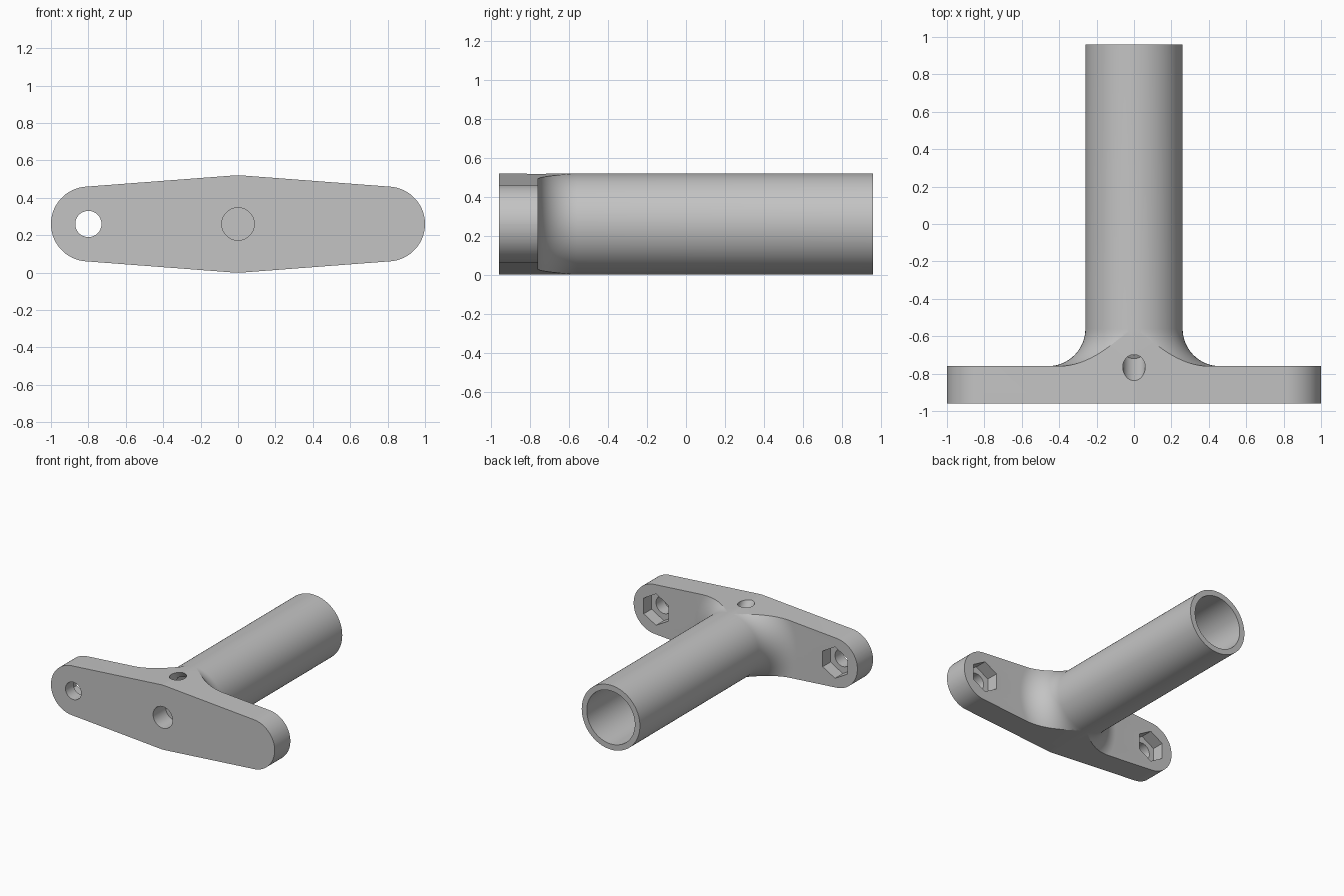
import bpy
import bmesh
import math
from mathutils import Matrix, Vector

if "Cube" in bpy.data.objects:
    bpy.data.objects.remove(bpy.data.objects["Cube"], do_unlink=True)

AXIS_Z = 0.26        # height of the tube axis
FRONT, BACK = -0.96, -0.76   # plate faces
TUBE_END = 0.96
TUBE_R = 0.26
FILLET = 0.2
BOLT_X = 0.8
ALONG_Y = Matrix.Rotation(-math.pi / 2, 4, 'X')

grey = bpy.data.materials.new("light_grey")
grey.use_nodes = True
colour = (0.55, 0.55, 0.55, 1)
grey.diffuse_color = colour
grey.node_tree.nodes["Principled BSDF"].inputs["Base Color"].default_value = colour


def make_object(name, bm):
    bmesh.ops.recalc_face_normals(bm, faces=bm.faces)
    mesh = bpy.data.meshes.new(name)
    bm.to_mesh(mesh)
    bm.free()
    mesh.materials.append(grey)
    obj = bpy.data.objects.new(name, mesh)
    bpy.context.collection.objects.link(obj)
    return obj


def rod(name, start, end, radius, sides=64, spin=0):
    """Solid prism running from start to end."""
    a, b = Vector(start), Vector(end)
    turn = (b - a).to_track_quat('Z', 'Y').to_matrix().to_4x4()
    place = Matrix.Translation((a + b) / 2) @ turn @ Matrix.Rotation(spin, 4, 'Z')
    bm = bmesh.new()
    bmesh.ops.create_cone(bm, cap_ends=True, segments=sides, radius1=radius,
                          radius2=radius, depth=(b - a).length, matrix=place)
    return make_object(name, bm)


def combine(target, tool, operation):
    mod = target.modifiers.new(tool.name, 'BOOLEAN')
    mod.operation = operation
    mod.solver = 'EXACT'
    mod.object = tool
    bpy.context.view_layer.objects.active = target
    bpy.ops.object.modifier_apply(modifier=mod.name)
    bpy.data.objects.remove(tool, do_unlink=True)


# Body: tube, fillet and a wide flange turned as one solid
profile = [(0, FRONT), (1.1, FRONT), (1.1, BACK)]
for i in range(17):
    t = math.pi / 2 * i / 16
    profile.append((TUBE_R + FILLET * (1 - math.sin(t)),
                    BACK + FILLET * (1 - math.cos(t))))
profile += [(TUBE_R, TUBE_END), (0, TUBE_END)]
bm = bmesh.new()
verts = [bm.verts.new((r, y, AXIS_Z)) for r, y in profile]
edges = [bm.edges.new(pair) for pair in zip(verts, verts[1:])]
bmesh.ops.spin(bm, geom=verts + edges, cent=(0, 0, AXIS_Z), axis=(0, 1, 0),
               angle=2 * math.pi, steps=128, use_duplicate=False)
bmesh.ops.remove_doubles(bm, verts=bm.verts, dist=0.0001)
body = make_object("tube_and_mounting_plate", bm)

# Plate outline: rounded ends joined by tangents to the middle
HUB_R, END_R = TUBE_R + 0.0004, 0.2
lean = math.asin((HUB_R - END_R) / BOLT_X)


def arc(x, radius, begin, finish, steps):
    for i in range(steps + 1):
        t = begin + (finish - begin) * i / steps
        yield (x + radius * math.cos(t), AXIS_Z + radius * math.sin(t))


quarter = math.pi / 2 - lean
outline = list(arc(BOLT_X, END_R, -quarter, quarter, 40))
outline += arc(0, HUB_R, quarter, math.pi - quarter, 4)
outline += arc(-BOLT_X, END_R, math.pi - quarter, math.pi + quarter, 40)
outline += arc(0, HUB_R, math.pi + quarter, 2 * math.pi - quarter, 4)
bm = bmesh.new()
face = bm.faces.new([bm.verts.new((x, -1.5, z)) for x, z in outline])
extruded = bmesh.ops.extrude_face_region(bm, geom=[face])["geom"]
bmesh.ops.translate(bm, vec=(0, 3, 0),
                    verts=[v for v in extruded if isinstance(v, bmesh.types.BMVert)])
combine(body, make_object("outline_tool", bm), 'INTERSECT')

# Tube bore, blind front hole and slanted hole from the top into the bore
combine(body, rod("bore", (0, -0.7, AXIS_Z), (0, 1.2, AXIS_Z), 0.215, 128), 'DIFFERENCE')
combine(body, rod("front_hole", (0, -1.2, AXIS_Z), (0, -0.8, AXIS_Z), 0.087), 'DIFFERENCE')
slant = Vector((0, math.sin(math.radians(30)), -math.cos(math.radians(30))))
mouth = Vector((0, -0.768, 0.52))
combine(body, rod("top_hole", mouth - slant * 0.3, mouth + slant * 0.2, 0.06), 'DIFFERENCE')

# Bolt holes with hexagonal nut pockets at the back
for x in (-BOLT_X, BOLT_X):
    combine(body, rod("bolt_hole", (x, -1.2, AXIS_Z), (x, -0.5, AXIS_Z), 0.07), 'DIFFERENCE')
    pocket = rod("nut_pocket", (x, BACK - 0.1, AXIS_Z), (x, -0.5, AXIS_Z), 0.127, 6)
    combine(body, pocket, 'DIFFERENCE')

bpy.ops.object.select_all(action='DESELECT')
body.select_set(True)
bpy.context.view_layer.objects.active = body
bpy.ops.object.shade_smooth_by_angle(angle=math.radians(25))
